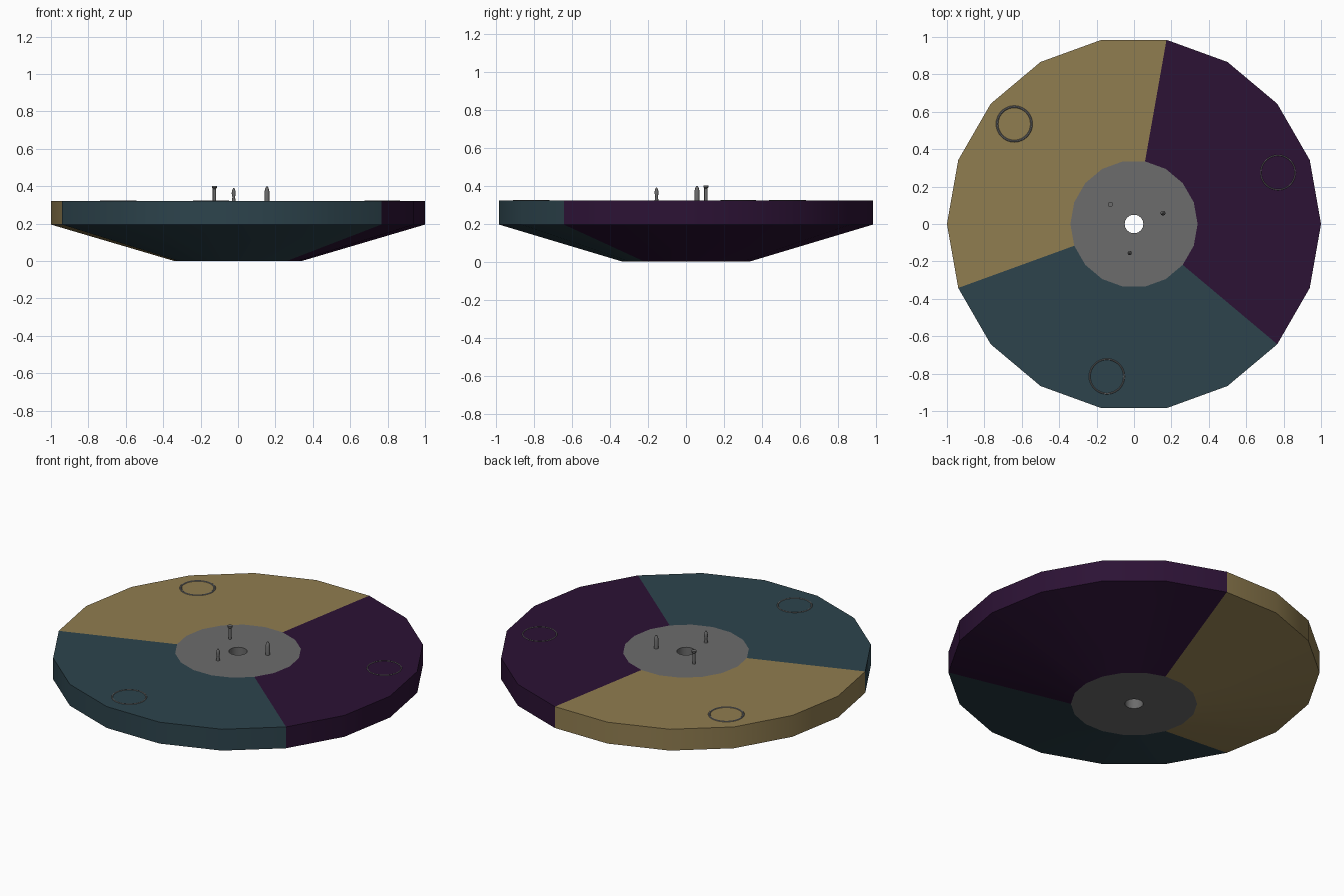
import bpy, bmesh
from math import radians, sin, cos

if "Cube" in bpy.data.objects:
    bpy.data.objects.remove(bpy.data.objects["Cube"])


def finish(bm, name, mat=None):
    bmesh.ops.remove_doubles(bm, verts=bm.verts, dist=1e-5)
    bmesh.ops.recalc_face_normals(bm, faces=bm.faces)
    mesh = bpy.data.meshes.new(name)
    bm.to_mesh(mesh)
    bm.free()
    obj = bpy.data.objects.new(name, mesh)
    bpy.context.collection.objects.link(obj)
    if mat:
        mesh.materials.append(mat)
    bpy.ops.object.select_all(action='DESELECT')
    obj.select_set(True)
    bpy.context.view_layer.objects.active = obj
    bpy.ops.object.shade_smooth_by_angle(angle=radians(30))
    return obj


def lathe(name, profile, start, span, steps, closed, mat=None, at=(0, 0)):
    """Sweep an (r, z) profile around z; a partial sweep gets end caps."""
    bm = bmesh.new()
    full = span == 360
    rings = []
    for i in range(steps if full else steps + 1):
        a = radians(start + span * i / steps)
        rings.append([bm.verts.new((at[0] + r * cos(a), at[1] + r * sin(a), z))
                      for r, z in profile])
    n = len(profile)
    for i in range(steps):
        a, b = rings[i], rings[(i + 1) % len(rings)]
        for j in range(n if closed else n - 1):
            k = (j + 1) % n
            bm.faces.new((a[j], b[j], b[k], a[k]))
    if not full:
        bm.faces.new(rings[0])
        bm.faces.new(rings[-1])
    return finish(bm, name, mat)


def colour(name, rgb):
    m = bpy.data.materials.new(name)
    m.diffuse_color = (*rgb, 1)
    m.use_nodes = True
    m.node_tree.nodes["Principled BSDF"].inputs["Base Color"].default_value = m.diffuse_color
    return m


TOP, RIM, HUB, HOLE = 0.322, 0.195, 0.34, 0.05
purple = colour("purple", (0.025, 0.006, 0.035))
tan = colour("tan", (0.28, 0.205, 0.08))
teal = colour("teal", (0.026, 0.057, 0.073))
grey = colour("grey", (0.15, 0.15, 0.15))

# Three coloured wedges, 120 degrees each
wedge = [(HUB, 0), (1, RIM), (1, TOP), (HUB, TOP)]
for name, start, mat in (("purple", -40, purple), ("tan", 80, tan), ("teal", 200, teal)):
    lathe(name + "_wedge", wedge, start, 120, 6, True, mat)

# Central hub with a through hole
lathe("hub", [(HOLE, 0), (HUB, 0), (HUB, TOP), (HOLE, TOP)], 0, 360, 18, True, grey)

# Thin marker rings, mostly sunk into the wedges
for name, x, y, w in (("purple", 0.77, 0.275, 0.003), ("tan", -0.64, 0.535, 0.006),
                      ("teal", -0.145, -0.815, 0.004)):
    prof = [(0.092 + w * cos(radians(a)), TOP + 0.003 * sin(radians(a)))
            for a in range(0, 360, 60)]
    lathe(name + "_marker_ring", prof, 0, 360, 36, True, grey, (x, y))

# Three small pegs: bullet, flat-headed pin, waisted point
pegs = {
    "bullet_peg": ((0.155, 0.058), [(0, 0.31), (0.013, 0.31), (0.013, 0.372),
                                    (0.009, 0.388), (0.004, 0.398), (0, 0.4)]),
    "flat_head_peg": ((-0.126, 0.105), [(0, 0.31), (0.009, 0.31), (0.009, 0.386),
                                        (0.014, 0.392), (0.014, 0.4), (0, 0.4)]),
    "waisted_peg": ((-0.023, -0.155), [(0, 0.31), (0.012, 0.31), (0.007, 0.342),
                                       (0.011, 0.362), (0.008, 0.38), (0.003, 0.39), (0, 0.391)]),
}
for name, (at, prof) in pegs.items():
    lathe(name, prof, 0, 360, 16, False, grey, at)
